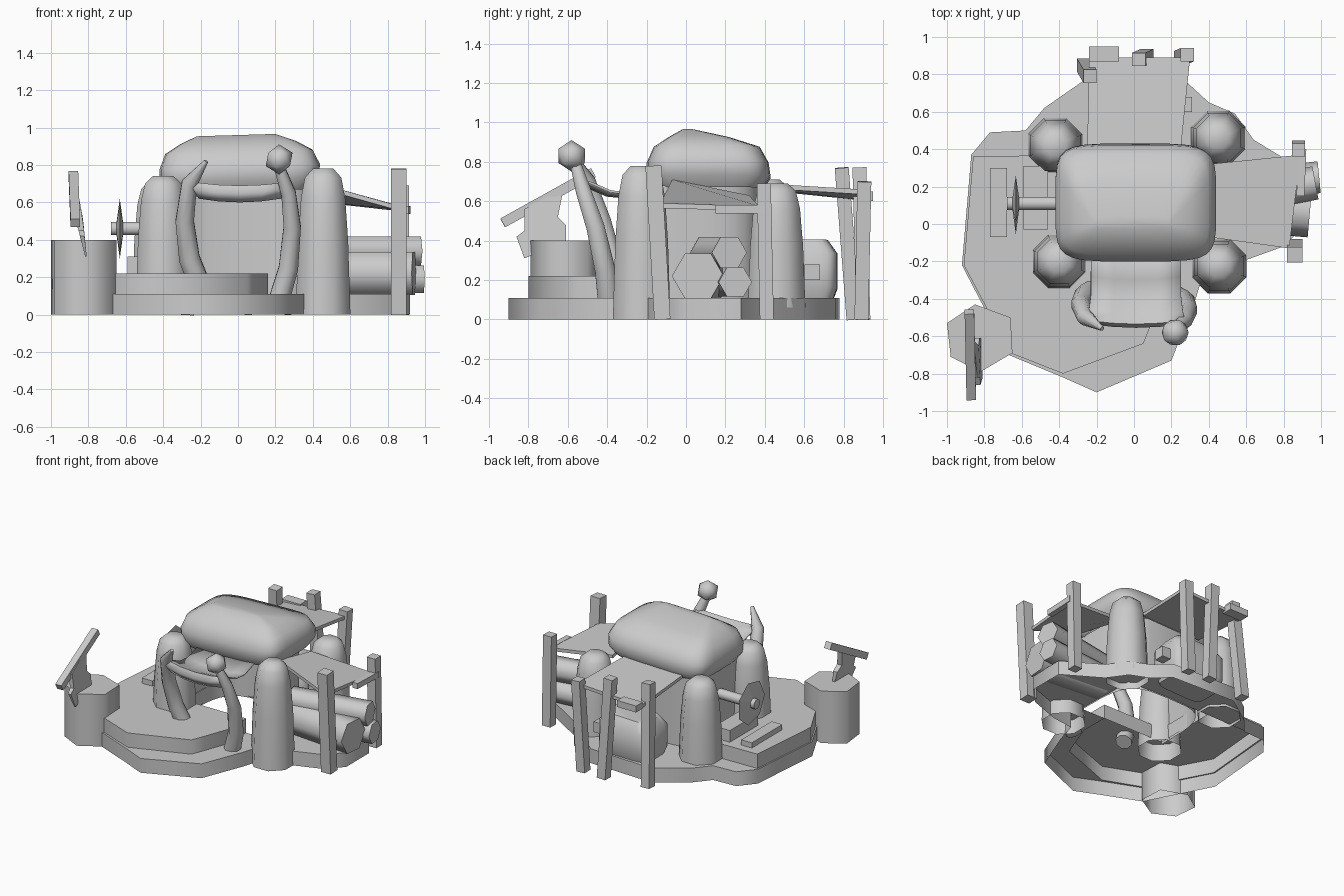
import bpy, bmesh, math
from mathutils import Vector

cube = bpy.data.objects.get("Cube")
if cube:
    bpy.data.objects.remove(cube)

grey = bpy.data.materials.new("plain grey")
grey.use_nodes = True
grey.diffuse_color = (0.6, 0.6, 0.6, 1)
grey.node_tree.nodes["Principled BSDF"].inputs["Base Color"].default_value = (0.6, 0.6, 0.6, 1)


def finish(name, bm, smooth=None):
    """Turn a bmesh into a named object, optionally smooth below an angle."""
    bmesh.ops.recalc_face_normals(bm, faces=bm.faces)
    mesh = bpy.data.meshes.new(name)
    bm.to_mesh(mesh)
    bm.free()
    mesh.materials.append(grey)
    ob = bpy.data.objects.new(name, mesh)
    bpy.context.collection.objects.link(ob)
    if smooth:
        bpy.ops.object.select_all(action="DESELECT")
        ob.select_set(True)
        bpy.context.view_layer.objects.active = ob
        bpy.ops.object.shade_smooth_by_angle(angle=math.radians(smooth))
    return ob


def loft(name, rings, smooth=None, bottom=True):
    bm = bmesh.new()
    loops = [[bm.verts.new(p) for p in ring] for ring in rings]
    for a, b in zip(loops, loops[1:]):
        for i in range(len(a)):
            j = (i + 1) % len(a)
            bm.faces.new((a[i], a[j], b[j], b[i]))
    if bottom:
        bm.faces.new(loops[0][::-1])
    bm.faces.new(loops[-1])
    return finish(name, bm, smooth)


def slab(name, outline, z0, z1, smooth=None, bottom=True):
    return loft(name, [[(x, y, z) for x, y in outline] for z in (z0, z1)], smooth, bottom)


def terrace(name, outline, top_outline, hole, z0, z1):
    """Rim wall round the outline, and a top with a hole; open underneath."""
    bm = bmesh.new()
    low = [bm.verts.new((x, y, z0)) for x, y in outline]
    high = [bm.verts.new((x, y, z1)) for x, y in top_outline]
    inner = [bm.verts.new((x, y, z1)) for x, y in hole]
    edges = [bm.edges.new((loop[i - 1], loop[i])) for loop in (high, inner) for i in range(len(loop))]
    for i in range(len(low)):
        bm.faces.new((low[i - 1], low[i], high[i], high[i - 1]))
    bmesh.ops.triangle_fill(bm, edges=edges, use_beauty=True, normal=(0, 0, 1))
    return finish(name, bm, 50)


def tube(name, points, radii, sides=4, smooth=None, turn=0.5, ref=(1, 0, 0), bottom=True):
    """Sweep a regular polygon through a list of points."""
    pts = [Vector(p) for p in points]
    rings = []
    for i, p in enumerate(pts):
        t = (pts[min(i + 1, len(pts) - 1)] - pts[max(i - 1, 0)]).normalized()
        u = t.cross(Vector(ref)).normalized()
        v = t.cross(u)
        angles = [math.tau * (k + turn) / sides for k in range(sides)]
        rings.append([p + radii[i] * (u * math.cos(a) + v * math.sin(a)) for a in angles])
    return loft(name, rings, smooth, bottom)


def post(name, a, b, r=0.05, ref=(1, 0, 0)):
    return tube(name, [a, b], [r, r], ref=ref)


def sheet(name, corners, thickness):
    """Thin board from four top corners."""
    return loft(name, [[(x, y, z - thickness) for x, y, z in corners], corners])


def box(name, lo, hi):
    return slab(name, [(lo[0], lo[1]), (hi[0], lo[1]), (hi[0], hi[1]), (lo[0], hi[1])], lo[2], hi[2])


def squircle(x0, x1, y0, y1, z, n=28):
    """Rounded rectangle that rises a little towards +x."""
    ring = []
    for k in range(n):
        a = math.tau * (k + 0.5) / n
        c, s = math.cos(a), math.sin(a)
        x = (x0 + x1) / 2 + (x1 - x0) / 2 * math.copysign(abs(c) ** 0.38, c)
        y = (y0 + y1) / 2 + (y1 - y0) / 2 * math.copysign(abs(s) ** 0.38, s)
        ring.append((x, y, z + 0.03 * x))
    return ring


# Two-step ground, open underneath and inside the hut
ground = [(-0.92, -0.22), (-0.67, -0.7), (-0.38, -0.82), (-0.2, -0.9), (0.2, -0.73),
          (0.33, -0.4), (0.38, -0.23), (0.55, -0.21), (0.8, -0.12), (0.92, 0), (0.92, 0.28),
          (0.64, 0.45), (0.54, 0.59), (0.4, 0.65), (0.28, 0.76), (-0.25, 0.78),
          (-0.48, 0.62), (-0.58, 0.5), (-0.77, 0.49), (-0.87, 0.37)]
step = [(-0.86, 0.36), (-0.91, -0.22), (-0.66, -0.69), (-0.38, -0.8), (0.05, -0.64),
        (0.09, -0.54), (0.16, -0.35), (0.16, -0.13)]
terrace("lower_ground", ground, ground, step + [(0.36, -0.13), (0.36, 0.37), (-0.36, 0.37)], 0, 0.11)
slab("upper_ground", step + [(-0.36, -0.13), (-0.36, 0.37)], 0.11, 0.22, 50, False)

# Stone pillars at the corners of the hut, hollow underneath
for name, x, y, z, h in [("front_left", 0.455, -0.225, 0, 0.78), ("front_right", -0.4, -0.2, 0.09, 0.65),
                         ("back_left", 0.45, 0.46, 0.06, 0.63), ("back_right", -0.42, 0.42, 0.09, 0.62)]:
    tube(name + "_pillar", [(x, y, z + h * f) for f in (0, 0.5, 0.8, 0.94, 1)],
         [0.158, 0.145, 0.128, 0.105, 0.06], 8, 60, bottom=False)

# Hut wall, open at the front
bm = bmesh.new()
wall = []
for k in range(17):
    a = math.pi * (k / 16)
    c, s = math.cos(a), max(0, math.sin(a))
    x, y = 0.37 * math.copysign(abs(c) ** 0.5, c), -0.14 + 0.52 * s ** 0.5
    wall.append([bm.verts.new((x, y, z)) for z in (0.1, 0.68)])
for a, b in zip(wall, wall[1:]):
    bm.faces.new((a[0], b[0], b[1], a[1]))
finish("hut_wall", bm, 60)

# Bulging roof, hollow
loft("hut_roof", [squircle(*r) for r in [
    (-0.38, 0.39, -0.16, 0.39, 0.66), (-0.42, 0.43, -0.2, 0.43, 0.72),
    (-0.42, 0.44, -0.2, 0.42, 0.79), (-0.39, 0.4, -0.165, 0.375, 0.87),
    (-0.31, 0.31, -0.09, 0.22, 0.92), (-0.22, 0.2, -0.02, 0.04, 0.96)]], 50, False)

# Entrance tusks and the knob on one of them
tube("right_tusk", [(-0.2, -0.35, 0.15), (-0.26, -0.38, 0.3), (-0.285, -0.43, 0.5),
                    (-0.26, -0.5, 0.7), (-0.17, -0.56, 0.82)],
     [0.06, 0.06, 0.053, 0.045, 0.012], 8, 60)
tube("left_tusk", [(0.22, -0.39, 0.08), (0.27, -0.41, 0.25), (0.29, -0.46, 0.47),
                   (0.27, -0.52, 0.65), (0.22, -0.56, 0.79)],
     [0.06, 0.056, 0.05, 0.042, 0.03], 8, 60)
bm = bmesh.new()
bmesh.ops.create_icosphere(bm, subdivisions=1, radius=0.08)
bmesh.ops.translate(bm, vec=(0.22, -0.58, 0.83), verts=bm.verts)
finish("tusk_knob", bm, 60)

# Sagging awning between the tusks, with a lip rolled down at the front
bm = bmesh.new()
rows = []
for y, z, w in [(-0.53, 0.6, 0.22), (-0.555, 0.65, 0.25), (-0.535, 0.69, 0.26), (-0.48, 0.67, 0.25),
                (-0.4, 0.635, 0.24), (-0.3, 0.625, 0.24), (-0.16, 0.67, 0.24)]:
    rows.append([bm.verts.new((0.01 + w * t, y + 0.02 * t * t, z + 0.02 * t * t))
                 for t in (-1, -0.5, 0, 0.5, 1)])
for a, b in zip(rows, rows[1:]):
    for i in range(4):
        bm.faces.new((a[i], a[i + 1], b[i + 1], b[i]))
awning = finish("awning", bm, 70)
awning.modifiers.new("thickness", "SOLIDIFY").thickness = 0.012

# Side shelter: board, posts, beam
sheet("side_board", [(0.4, -0.07, 0.71), (0.83, -0.13, 0.59), (0.89, 0.37, 0.575), (0.4, 0.32, 0.63)], 0.025)
post("side_front_post", (0.86, -0.12, 0), (0.86, -0.165, 0.78), 0.058)
post("side_back_post", (0.88, 0.41, 0), (0.88, 0.395, 0.69), 0.05)
post("side_beam", (0.89, 0.15, 0.56), (0.9, 0.4, 0.56), 0.03, (0, 0, 1))

# Rear shelter: board, posts, beam
sheet("rear_board", [(-0.25, 0.4, 0.68), (0.25, 0.4, 0.69), (0.3, 0.89, 0.66), (-0.24, 0.89, 0.63)], 0.025)
for name, x0, y0, x1, y1, h in [("right", -0.27, 0.85, -0.235, 0.79, 0.77),
                                ("middle", 0.07, 0.9, 0.025, 0.88, 0.77),
                                ("left", 0.25, 0.89, 0.285, 0.905, 0.7)]:
    post("rear_post_" + name, (x0, y0, 0), (x1, y1, h), 0.05)
box("rear_beam", (-0.24, 0.87, 0.6), (-0.08, 0.95, 0.65))

# Stacked logs, each slightly askew
for name, y0, y1, z, r, x in [("big", 0.11, 0.06, 0.22, 0.132, 0.94), ("low", 0.19, 0.25, 0.19, 0.085, 0.99),
                              ("top", 0.11, 0.22, 0.34, 0.09, 0.97)]:
    tube(name + "_log", [(0.38, y0, z), (x, y1, z)], [r, r], 6, 61, 0.5, (0, 1, 0))

# Bale and crate behind the hut
loft("rear_bale", [squircle(-0.2 + i, 0.24 - i, 0.46 + i, 0.77 - i, z)
                   for i, z in [(0.03, 0.08), (0, 0.16), (0, 0.33), (0.05, 0.4)]], 50)
box("rear_crate", (0.22, 0.6, 0.2), (0.31, 0.68, 0.28))

# Wheel with axle on the side wall, and planks below it
tube("wheel", [(-0.65, 0.11, 0.46), (-0.632, 0.11, 0.46), (-0.614, 0.11, 0.46)],
     [0.03, 0.165, 0.03], 7, None, 0, (0, 0, 1))
tube("axle", [(-0.68, 0.11, 0.46), (-0.36, 0.11, 0.46)], [0.038] * 2, 8, 50, 0.5, (0, 0, 1))
box("outer_plank", (-0.77, -0.07, 0.22), (-0.68, 0.3, 0.26))
box("inner_plank", (-0.59, -0.03, 0.22), (-0.46, 0.31, 0.31))

# Chopping stump, hollow underneath
slab("stump", [(-1, -0.53), (-0.98, -0.71), (-0.82, -0.79), (-0.65, -0.69),
               (-0.66, -0.5), (-0.85, -0.43)], 0, 0.4, 75, False)

# Axe stuck in the stump: its head leans and thins towards the edge
post("axe_handle", (-0.87, -0.93, 0.49), (-0.88, -0.47, 0.745), 0.036)
head = [(-0.82, 0.56), (-0.62, 0.67), (-0.65, 0.52), (-0.61, 0.48),
        (-0.61, 0.4), (-0.82, 0.31), (-0.86, 0.42), (-0.82, 0.45)]
loft("axe_head", [[(-0.865 + 0.18 * (0.6 - z) + side * min(0.02, max(0.004, 0.1 * (z - 0.3))), y, z)
                   for y, z in head] for side in (-1, 1)])
